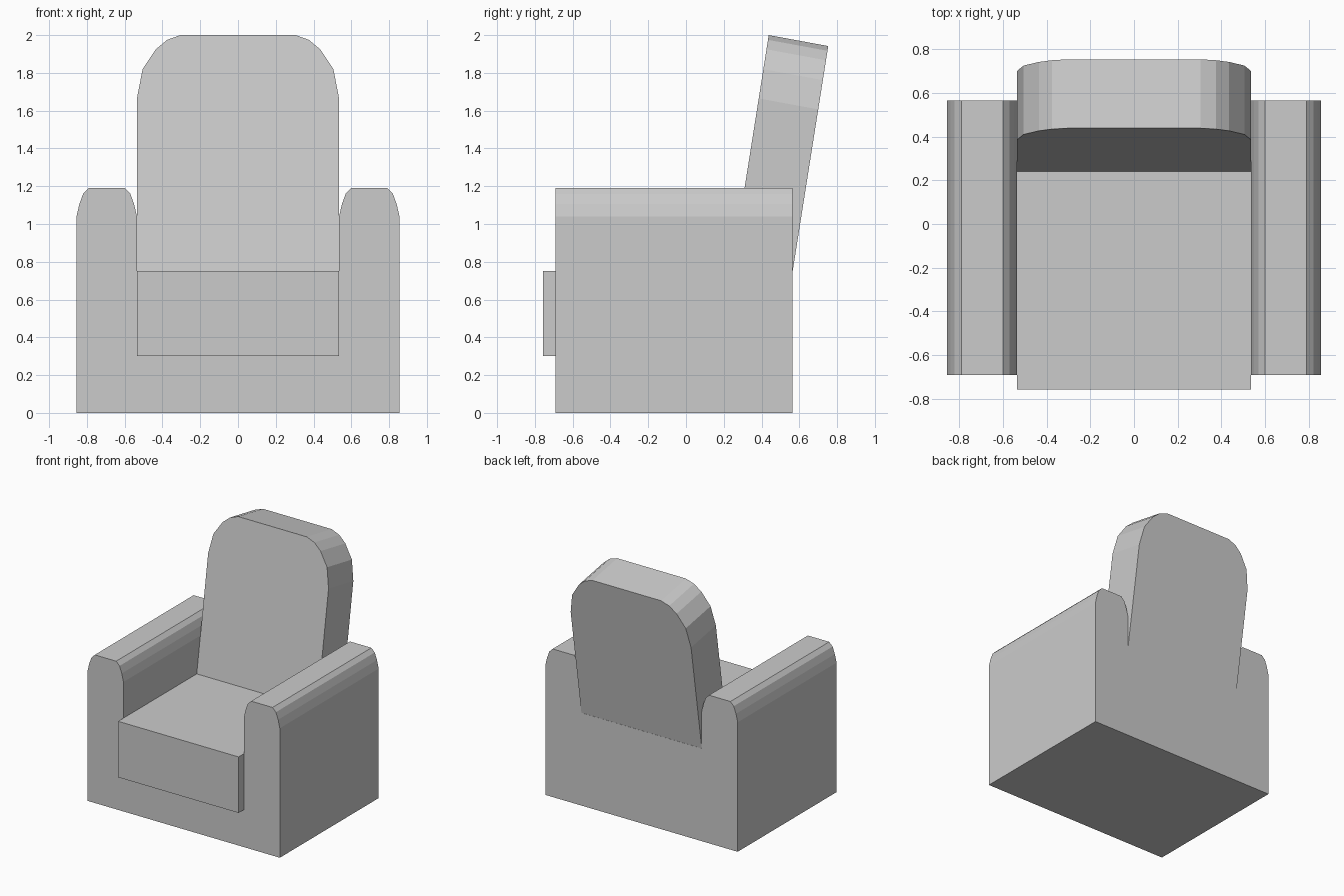
import bpy
import bmesh
from mathutils import Vector

cube = bpy.data.objects.get("Cube")
if cube:
    bpy.data.objects.remove(cube, do_unlink=True)

# Plain grey upholstery
GREY = (0.6, 0.6, 0.6, 1.0)
fabric = bpy.data.materials.new("grey fabric")
fabric.use_nodes = True
fabric.diffuse_color = GREY
fabric.node_tree.nodes["Principled BSDF"].inputs["Base Color"].default_value = GREY


def extrude_profile(name, points, sweep):
    """Make a solid by sweeping a closed outline of 3D points."""
    bm = bmesh.new()
    face = bm.faces.new([bm.verts.new(p) for p in points])
    result = bmesh.ops.extrude_face_region(bm, geom=[face], use_keep_orig=True)
    moved = [v for v in result["geom"] if isinstance(v, bmesh.types.BMVert)]
    bmesh.ops.translate(bm, verts=moved, vec=sweep)
    bmesh.ops.recalc_face_normals(bm, faces=bm.faces)
    mesh = bpy.data.meshes.new(name)
    bm.to_mesh(mesh)
    bm.free()
    mesh.materials.append(fabric)
    obj = bpy.data.objects.new(name, mesh)
    bpy.context.collection.objects.link(obj)
    return obj


def mirrored(half):
    """Complete a right-hand outline with its reflection in x."""
    return half + [(-x, z) for x, z in reversed(half)]


# Base and both armrests as one U-shaped section with rounded arm tops
arm_mid, arm_half, arm_top = 0.695, 0.16, 1.19
rounding = [(arm_half, 1.04), (0.145, 1.105), (0.125, 1.16), (0.095, arm_top)]
outer = [(arm_mid + x, z) for x, z in rounding]
inner = [(arm_mid - x, z) for x, z in reversed(rounding)]
seat_half = arm_mid - arm_half
half = [(arm_mid + arm_half, 0)] + outer + inner + [(seat_half, 0.745)]
extrude_profile("base_and_armrests", [(x, -0.69, z) for x, z in mirrored(half)],
                Vector((0, 1.255, 0)))

# Seat cushion standing proud of the base
cushion = mirrored([(seat_half, 0.3), (seat_half, 0.75)])
extrude_profile("seat_cushion", [(x, -0.757, z) for x, z in cushion],
                Vector((0, 1.2, 0)))

# Leaning backrest with rounded upper corners, sunk into the base
lean = 0.158
back_half = [(seat_half, 0.6), (seat_half, 1.665), (0.505, 1.82),
             (0.435, 1.925), (0.375, 1.975), (0.305, 2.0)]
extrude_profile("backrest",
                [(x, 0.438 - lean * (2.0 - z), z) for x, z in mirrored(back_half)],
                Vector((0, 0.315, -0.058)))
